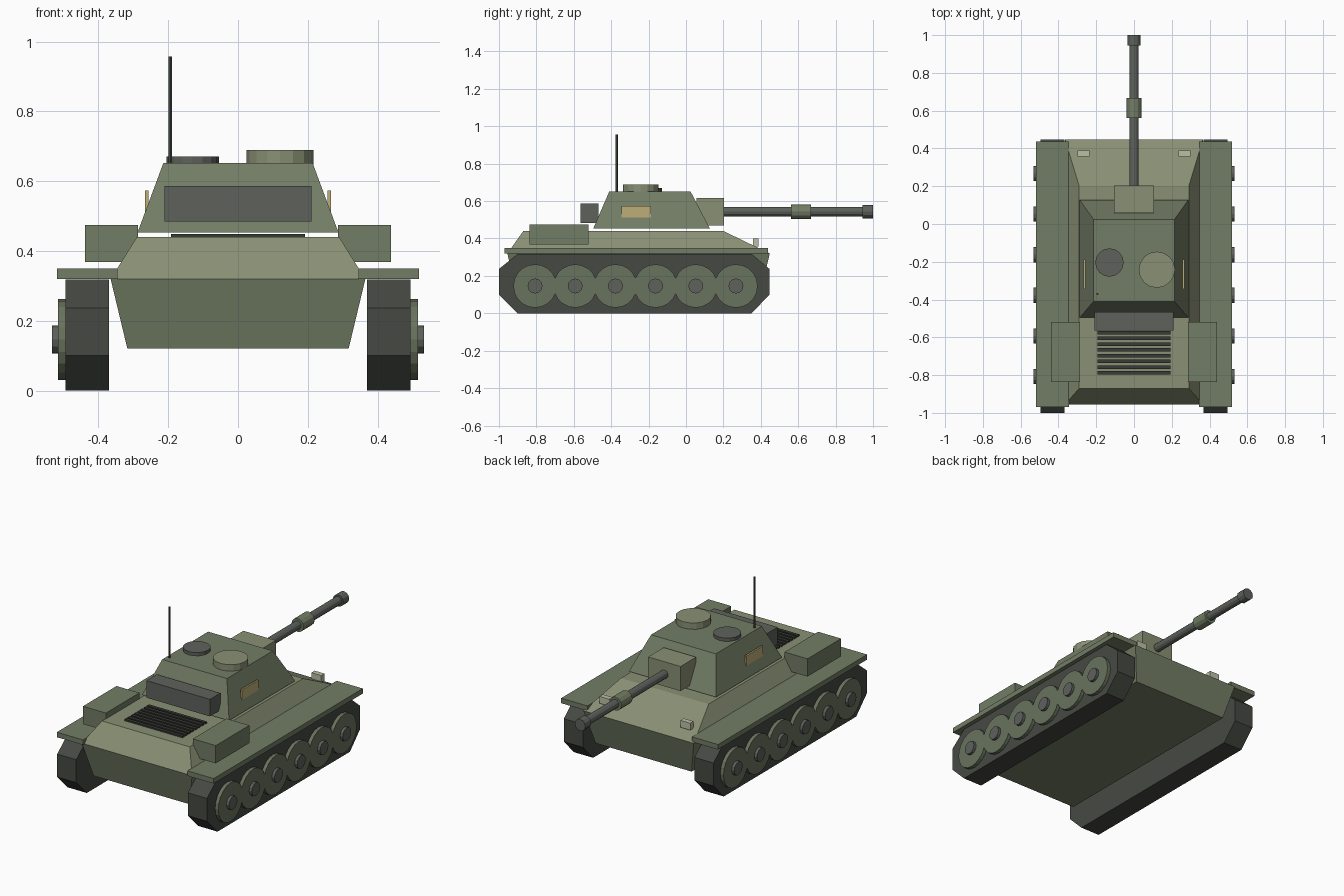
import bpy, bmesh
from math import pi
from mathutils import Matrix

if "Cube" in bpy.data.objects:
    bpy.data.objects.remove(bpy.data.objects["Cube"])


def material(name, rgb):
    m = bpy.data.materials.new(name)
    m.diffuse_color = (*rgb, 1)
    m.use_nodes = True
    m.node_tree.nodes["Principled BSDF"].inputs["Base Color"].default_value = m.diffuse_color
    return m


LIGHT = material("light_green", (.25, .28, .175))
GREEN = material("green", (.17, .205, .13))
WHEEL = material("wheel_green", (.14, .17, .11))
TRACK = material("track_dark", (.06, .066, .055))
STEEL = material("steel", (.11, .12, .105))
SLAT = material("slat_dark", (.04, .043, .038))
TAN = material("tan", (.52, .42, .19))
LAMP = material("lamp", (.5, .53, .38))


def finish(name, bm, mat):
    bmesh.ops.recalc_face_normals(bm, faces=bm.faces)
    me = bpy.data.meshes.new(name)
    bm.to_mesh(me)
    bm.free()
    me.materials.append(mat)
    ob = bpy.data.objects.new(name, me)
    bpy.context.collection.objects.link(ob)
    return ob


def frustum(name, low, high, mat):
    """Tapered block; low and high are (x0, x1, y0, y1, z)."""
    bm = bmesh.new()
    rings = []
    for x0, x1, y0, y1, z in (low, high):
        rings.append([bm.verts.new(p) for p in
                      ((x0, y0, z), (x1, y0, z), (x1, y1, z), (x0, y1, z))])
    a, b = rings
    bm.faces.new(a)
    bm.faces.new(b)
    for i in range(4):
        j = (i + 1) % 4
        bm.faces.new((a[i], a[j], b[j], b[i]))
    return finish(name, bm, mat)


def box(name, x0, x1, y0, y1, z0, z1, mat):
    return frustum(name, (x0, x1, y0, y1, z0), (x0, x1, y0, y1, z1), mat)


def cylinder(name, center, axis, r, start, end, sides, mat):
    """Cylinder running from start to end along the given axis."""
    bm = bmesh.new()
    bmesh.ops.create_cone(bm, cap_ends=True, segments=sides, radius1=r,
                          radius2=r, depth=end - start)
    rot = {'X': Matrix.Rotation(pi / 2, 4, 'Y'),
           'Y': Matrix.Rotation(pi / 2, 4, 'X'),
           'Z': Matrix.Identity(4)}[axis]
    pos = list(center)
    pos['XYZ'.index(axis)] = (start + end) / 2
    bm.transform(Matrix.Translation(pos) @ rot)
    return finish(name, bm, mat)


def mirror(ob):
    ob.modifiers.new("mirror", 'MIRROR').use_axis = (True, False, False)


# Hull
frustum("lower_hull", (-.317, .317, -.91, .40, .12),
        (-.365, .365, -.955, .448, .32), GREEN)
frustum("upper_hull", (-.365, .365, -.955, .448, .32),
        (-.29, .29, -.87, .2, .44), LIGHT)

# Tracks
bm = bmesh.new()
outline = [(-.9, 0), (.35, 0), (.447, .1), (.447, .237), (.35, .318),
           (-.9, .318), (-1, .237), (-1, .1)]
face = bm.faces.new([bm.verts.new((.369, y, z)) for y, z in outline])
ext = bmesh.ops.extrude_face_region(bm, geom=[face])
bmesh.ops.translate(bm, vec=(.126, 0, 0),
                    verts=[g for g in ext["geom"]
                           if isinstance(g, bmesh.types.BMVert)])
mirror(finish("track", bm, TRACK))

# Road wheels and hubs
for i in range(6):
    c = (0, -.807 + .2148 * i, .146)
    mirror(cylinder("road_wheel", c, 'X', .116, .44, .516, 20, WHEEL))
    mirror(cylinder("wheel_hub", c, 'X', .04, .48, .533, 12, STEEL))

# Fenders, rear stowage boxes, headlights
mirror(box("fender", .345, .518, -.97, .438, .32, .35, GREEN))
mirror(box("rear_box", .287, .439, -.837, -.52, .369, .475, GREEN))
mirror(box("headlight", .235, .3, .357, .388, .358, .4, LAMP))

# Engine deck slats
for i in range(8):
    y = -.575 - .0305 * i
    box("engine_slat", -.192, .192, y - .0095, y + .0095, .43, .449, SLAT)

# Turret
frustum("turret", (-.288, .288, -.496, .128, .453),
        (-.214, .214, -.41, .024, .652), GREEN)
box("turret_bin", -.21, .21, -.565, -.467, .484, .586, STEEL)
mirror(box("side_panel", .257, .267, -.345, -.188, .513, .573, TAN))
cylinder("cupola", (.121, -.242, 0), 'Z', .096, .645, .69, 16, LIGHT)
cylinder("hatch", (-.13, -.204, 0), 'Z', .075, .645, .671, 16, STEEL)
cylinder("antenna", (-.194, -.37, 0), 'Z', .006, .645, .957, 6, TRACK)

# Gun
box("mantlet", -.107, .107, .057, .204, .47, .617, LIGHT)
g = (0, 0, .543)
cylinder("gun_barrel", g, 'Y', .025, .15, .98, 12, STEEL)
cylinder("barrel_sleeve", g, 'Y', .04, .562, .667, 12, GREEN)
cylinder("muzzle", g, 'Y', .035, .945, 1.0, 12, STEEL)
